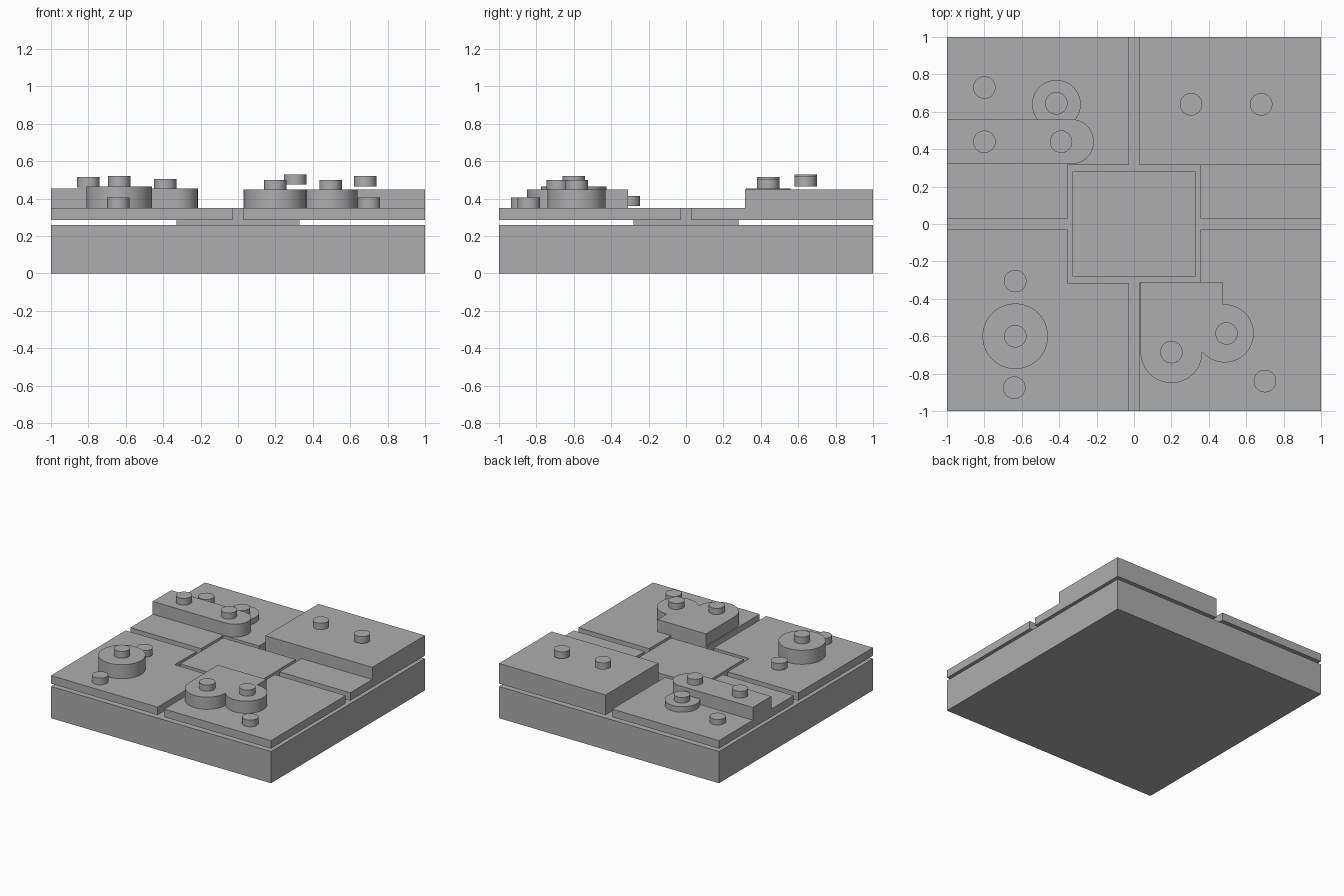
import bpy, bmesh, math

if "Cube" in bpy.data.objects:
    bpy.data.objects.remove(bpy.data.objects["Cube"])

grey = bpy.data.materials.new("plain_grey")
grey.diffuse_color = (0.42, 0.42, 0.42, 1)
grey.use_nodes = True
grey.node_tree.nodes["Principled BSDF"].inputs["Base Color"].default_value = grey.diffuse_color


def arc(cx, cy, r, a0, a1, n):
    """Points along an arc, angles in degrees."""
    angs = [math.radians(a0 + (a1 - a0) * i / n) for i in range(n + 1)]
    return [(cx + r * math.cos(a), cy + r * math.sin(a)) for a in angs]


def prism(name, pts, z0, z1, smooth=False):
    """Extrude a flat outline from z0 up to z1."""
    bm = bmesh.new()
    face = bm.faces.new([bm.verts.new((x, y, z0)) for x, y in pts])
    top = bmesh.ops.extrude_face_region(bm, geom=[face])["geom"]
    for v in top:
        if isinstance(v, bmesh.types.BMVert):
            v.co.z = z1
    bmesh.ops.recalc_face_normals(bm, faces=bm.faces)
    me = bpy.data.meshes.new(name)
    bm.to_mesh(me)
    bm.free()
    me.materials.append(grey)
    ob = bpy.data.objects.new(name, me)
    bpy.context.collection.objects.link(ob)
    if smooth:
        bpy.ops.object.select_all(action='DESELECT')
        bpy.context.view_layer.objects.active = ob
        ob.select_set(True)
        bpy.ops.object.shade_smooth_by_angle(angle=math.radians(30))
    return ob


def box(name, x0, x1, y0, y1, z0, z1):
    return prism(name, [(x0, y0), (x1, y0), (x1, y1), (x0, y1)], z0, z1)


def cylinder(name, x, y, r, z0, z1, n=64):
    return prism(name, arc(x, y, r, 0, 360, n)[:-1], z0, z1, True)


# Base slab and the centre plate that stands on it
box("base_slab", -1, 1, -1, 1, 0, 0.26)
box("centre_plate", -0.33, 0.33, -0.28, 0.28, 0.26, 0.35)

# Four corner tiles, notched around the centre plate
notched = [(0.03, 1), (0.03, 0.315), (0.355, 0.315), (0.355, 0.03), (1, 0.03), (1, 1)]
for side, sx in (("left", -1), ("right", 1)):
    for end, sy in (("front", -1), ("back", 1)):
        prism(f"{end}_{side}_tile", [(sx * x, sy * y) for x, y in notched], 0.285, 0.35)

# Back right raised block
box("back_right_block", 0.03, 1, 0.315, 1, 0.345, 0.45)

# Back left wall with a rounded end, and a low disc behind it
prism("back_left_wall", [(-1, 0.32)] + arc(-0.335, 0.44, 0.12, -90, 90, 32) + [(-1, 0.56)],
      0.345, 0.455, True)
cylinder("back_left_disc", -0.415, 0.64, 0.13, 0.345, 0.395)

# Front left disc
cylinder("front_left_disc", -0.635, -0.6, 0.175, 0.345, 0.465)

# Front right block with two round lobes
lobes = arc(0.2, -0.685, 0.165, 180, 360.5, 32) + arc(0.485, -0.585, 0.155, -141, 93.7, 42)[1:]
prism("front_right_block", [(0.035, -0.31)] + lobes + [(0.475, -0.31)], 0.345, 0.45, True)

# Studs: x, y, bottom, top
studs = [
    (-0.80, 0.73, 0.35, 0.395), (-0.80, 0.44, 0.46, 0.515),
    (-0.415, 0.645, 0.39, 0.44), (-0.39, 0.44, 0.45, 0.505),
    (0.305, 0.64, 0.475, 0.53), (0.68, 0.64, 0.465, 0.52),
    (-0.635, -0.305, 0.36, 0.415), (-0.635, -0.60, 0.46, 0.52),
    (-0.64, -0.875, 0.35, 0.405), (0.20, -0.685, 0.445, 0.50),
    (0.495, -0.585, 0.445, 0.50), (0.70, -0.84, 0.35, 0.405),
]
for i, (x, y, z0, z1) in enumerate(studs, 1):
    cylinder(f"stud_{i}", x, y, 0.06, z0, z1, 32)
